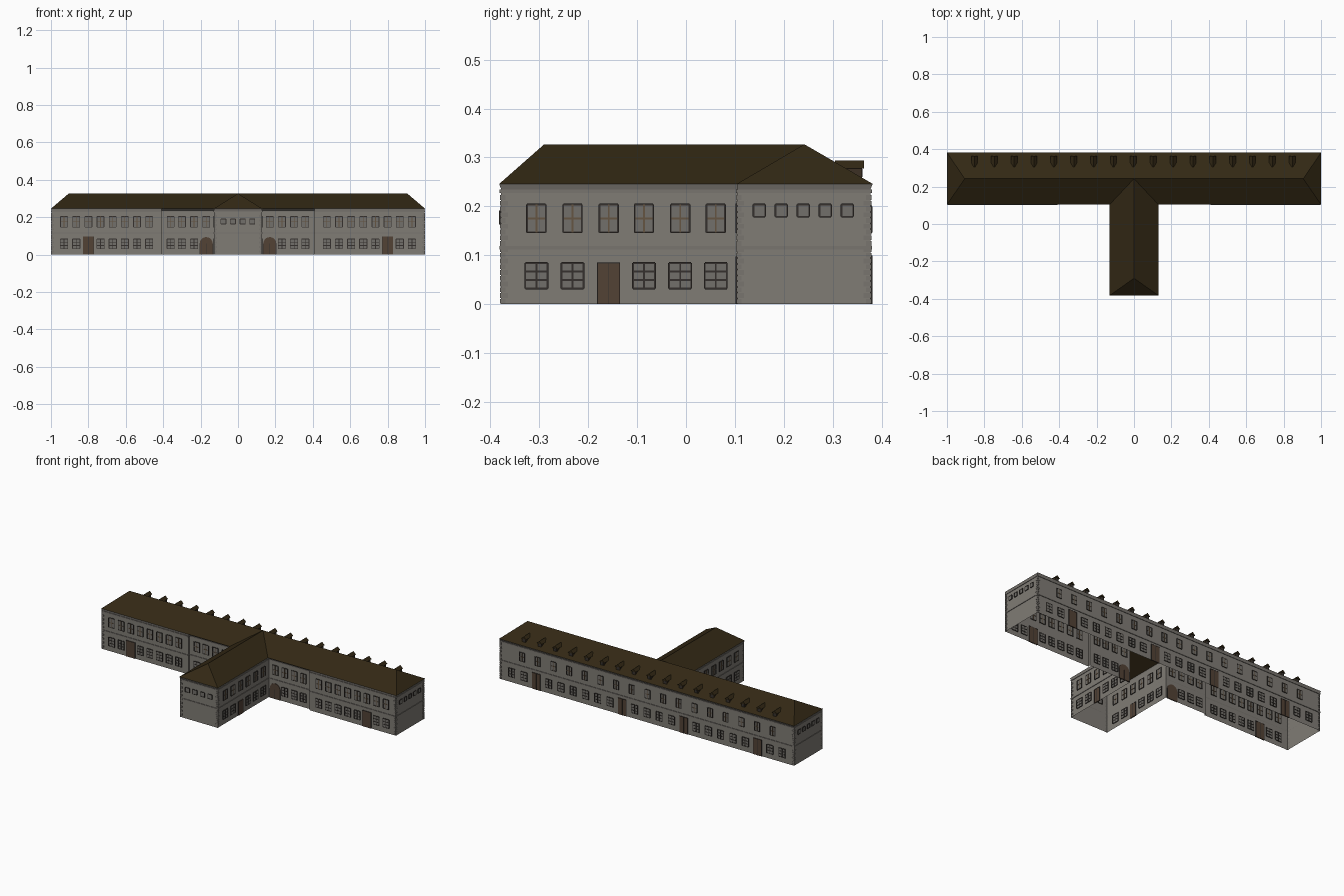
import bpy, bmesh, math
from mathutils import Vector

if "Cube" in bpy.data.objects:
    bpy.data.objects.remove(bpy.data.objects["Cube"])

def material(name, col):
    m = bpy.data.materials.new(name)
    m.diffuse_color = (*col, 1)
    m.use_nodes = True
    m.node_tree.nodes["Principled BSDF"].inputs["Base Color"].default_value = m.diffuse_color
    return m

WALL = material("grey_render", (0.215, 0.2, 0.178))
TRIM = material("stone_trim", (0.19, 0.176, 0.158))
PANE = material("window_grey", (0.17, 0.16, 0.145))
FRAME = material("dark_frame", (0.035, 0.03, 0.026))
BROWN = material("brown_mullion", (0.13, 0.09, 0.055))
DOOR = material("door_brown", (0.085, 0.054, 0.036))
ROOF = material("roof_brown", (0.032, 0.021, 0.007))
CHEEK = material("dormer_brown", (0.045, 0.03, 0.017))

parts = {}
def part(name, mat):
    if name not in parts:
        parts[name] = (bmesh.new(), mat)
    return parts[name][0]

def face(bm, pts):
    bm.faces.new([bm.verts.new(p) for p in pts])

def prism(bm, a, b):
    """Solid between two matching outlines."""
    va, vb = [bm.verts.new(p) for p in a], [bm.verts.new(p) for p in b]
    bm.faces.new(va)
    bm.faces.new(vb[::-1])
    for i in range(len(va)):
        j = (i + 1) % len(va)
        bm.faces.new((va[i], vb[i], vb[j], va[j]))

# A wall frame maps (position along wall, height, depth outward) to space
def along_x(y, s):
    return lambda u, z, d: (u, y + s * d, z)

def along_y(x, s):
    return lambda u, z, d: (x + s * d, u, z)

def plate(bm, f, u0, u1, z0, z1, lo, hi):
    o = [(u0, z0), (u1, z0), (u1, z1), (u0, z1)]
    prism(bm, [f(u, z, lo) for u, z in o], [f(u, z, hi) for u, z in o])

def window(f, u, z0, z1, w, cols, rows, bars=FRAME):
    plate(part("window_panes", PANE), f, u - w/2, u + w/2, z0, z1, -.002, .002)
    edge = part("window_frames", FRAME)
    mid = edge if bars is FRAME else part("window_mullions", BROWN)
    t = .0018
    for i in range(cols + 1):
        x = u - w/2 + w * i / cols
        plate(edge if i in (0, cols) else mid, f, x - t, x + t, z0, z1, -.004, .004)
    for i in range(rows + 1):
        z = z0 + (z1 - z0) * i / rows
        plate(edge if i in (0, rows) else mid, f, u - w/2, u + w/2, z - t, z + t, -.0035, .0035)

def low_window(f, u, w=.042):
    window(f, u, .032, .084, w, 2, 3)

def high_window(f, u, w=.038):
    window(f, u, .147, .204, w, 2, 2, BROWN)

def door(f, u, w, h, arch=False):
    if arch:
        r = w / 2
        o = [(u - r, 0), (u + r, 0)] + [
            (u + r * math.cos(a), h - r + r * math.sin(a))
            for a in (math.pi * i / 10 for i in range(11))]
    else:
        o = [(u - w/2, 0), (u + w/2, 0), (u + w/2, h), (u - w/2, h)]
    prism(part("doors", DOOR), [f(p, z, -.003) for p, z in o], [f(p, z, .003) for p, z in o])
    edge = part("door_frames", FRAME)
    top = h - w/2 if arch else h
    for x in (u - w/2, u, u + w/2):
        plate(edge, f, x - .001, x + .001, 0, top, -.004, .004)
    if not arch:
        plate(edge, f, u - w/2, u + w/2, h - .002, h, -.004, .004)

# Right half of the footprint and of the eaves outline, mirrored to full loops
X, YB, YF, YR, WX, WY, H = .997, .377, .105, .118, .127, -.378, .235
half = [(WX, WY), (WX, YR), (.41, YR), (.41, YF), (X, YF), (X, YB)]
eave_half = [(.13, -.382), (.13, .104), (.41, .104), (.41, .104), (1, .104), (1, .382)]
mirror = lambda h: h + [(-x, y) for x, y in reversed(h)]
foot, eave = mirror(half), mirror(eave_half)

# Open-bottomed wall shell, string course, upper band and flared cornice
for i in range(len(foot)):
    j = (i + 1) % len(foot)
    p, q = Vector(foot[i]), Vector(foot[j])
    face(part("walls", WALL), [(*p, 0), (*q, 0), (*q, H), (*p, H)])
    d = (q - p).normalized()
    n = Vector((d.y, -d.x))
    def f(u, z, o, p=p, d=d, n=n):
        return (*(p + d * u + n * o), z)
    L = (q - p).length
    for z0, z1, o in ((.112, .119, .003), (.227, .235, .003)):
        plate(part("stone_bands", TRIM), f, 0, L, z0, z1, 0, o)
    a, b = eave[i], eave[j]
    pts = [(*p, H), (*q, H), (*b, .246), (*a, .246)]
    face(part("cornice", TRIM), pts[:3] if a == b else pts)

# Quoin blocks on the outer corners
for cx in (-1, 1):
    for x, y, sy in ((WX, WY, 1), (X, YB, -1), (X, YF, 1)):
        for k in range(19):
            s = .014 if k % 2 else .009
            z = k * .0118
            bm = part("quoins", TRIM)
            plate(bm, along_x(y, -sy), cx * (x - s), cx * x, z + .001, z + .0108, 0, .002)
            plate(bm, along_y(cx * x, cx), y, y + sy * s, z + .001, z + .0108, 0, .002)

# Hipped T-shaped roof
T, E, R = .327, .246, .242
roof = part("roof", ROOF)
face(roof, [(1, .382, E), (-1, .382, E), (-.905, R, T), (.905, R, T)])
face(roof, [(-.13, -.382, E), (.13, -.382, E), (0, -.29, T)])
for s in (-1, 1):
    face(roof, [(s, .104, E), (s, .382, E), (s * .905, R, T)])
    face(roof, [(s * .13, .104, E), (s, .104, E), (s * .905, R, T), (0, R, T)])
    face(roof, [(s * .13, -.382, E), (s * .13, .104, E), (0, R, T), (0, -.29, T)])

# Seventeen dormers along the back slope, with an upper window below each
back = along_x(YB, 1)
for k in range(17):
    x = -.853 + k * .1062
    w = .012
    o = [(-w, .256), (w, .256), (w, .28), (-w, .28)]
    prism(part("dormer_boxes", CHEEK), [(x + u, .36, z) for u, z in o],
          [(x + u, .318, z) for u, z in o])
    g = [(-.017, .278), (.017, .278), (0, .294)]
    prism(part("dormer_roofs", ROOF), [(x + u, .364, z) for u, z in g],
          [(x + u, .305, z) for u, z in g])
    plate(part("dormer_windows", FRAME), along_x(.36, 1), x - .007, x + .007, .26, .276, 0, .001)
    window(back, x, .147, .2, .034, 2, 2, BROWN)

# Back ground floor
for k in range(-11, 12):
    if k in (9, 2, -3, -9):
        door(back, k / 12, .055, .1)
    else:
        low_window(back, k / 12)

# Sides of the wing, ends of the bar and long front walls
for s in (-1, 1):
    side, end = along_y(s * WX, s), along_y(s * X, s)
    for y in (-.306, -.232, -.158, -.086, -.012, .061):
        high_window(side, y)
        if y == -.158:
            door(side, y, .045, .085)
        else:
            low_window(side, y, .045)
    for k in range(5):
        window(end, .15 + k * .045, .179, .204, .024, 1, 1)
    outer, inner = along_x(YF, -1), along_x(YR, -1)
    for k in range(8):
        x = s * (.475 + k * .065)
        high_window(outer, x)
        if k == 5:
            door(outer, x, .058, .098)
        else:
            low_window(outer, x, .04)
    for x in (.235, .3, .36):
        high_window(inner, s * x)
        low_window(inner, s * x, .04)
    high_window(inner, s * .17)
    door(inner, s * .17, .07, .094, True)

# Small windows on the front of the wing
for x in (-.078, -.027, .025, .076):
    window(along_x(WY, -1), x, .164, .191, .028, 1, 1)

# Turn every collected part into an object
for name, (bm, mat) in parts.items():
    if name not in ("walls", "roof", "cornice"):
        bmesh.ops.recalc_face_normals(bm, faces=bm.faces)
    else:
        bm.normal_update()
        bmesh.ops.remove_doubles(bm, verts=bm.verts, dist=1e-5)
        bmesh.ops.recalc_face_normals(bm, faces=bm.faces)
        if name == "roof" and sum(f.normal.z for f in bm.faces) < 0:
            bmesh.ops.reverse_faces(bm, faces=bm.faces)
        if name != "roof":
            out = sum(f.normal.y * (1 if f.calc_center_median().y > .2 else -1)
                      for f in bm.faces if abs(f.normal.y) > .4)
            if out < 0:
                bmesh.ops.reverse_faces(bm, faces=bm.faces)
    me = bpy.data.meshes.new(name)
    bm.to_mesh(me)
    bm.free()
    me.materials.append(mat)
    bpy.context.collection.objects.link(bpy.data.objects.new(name, me))
